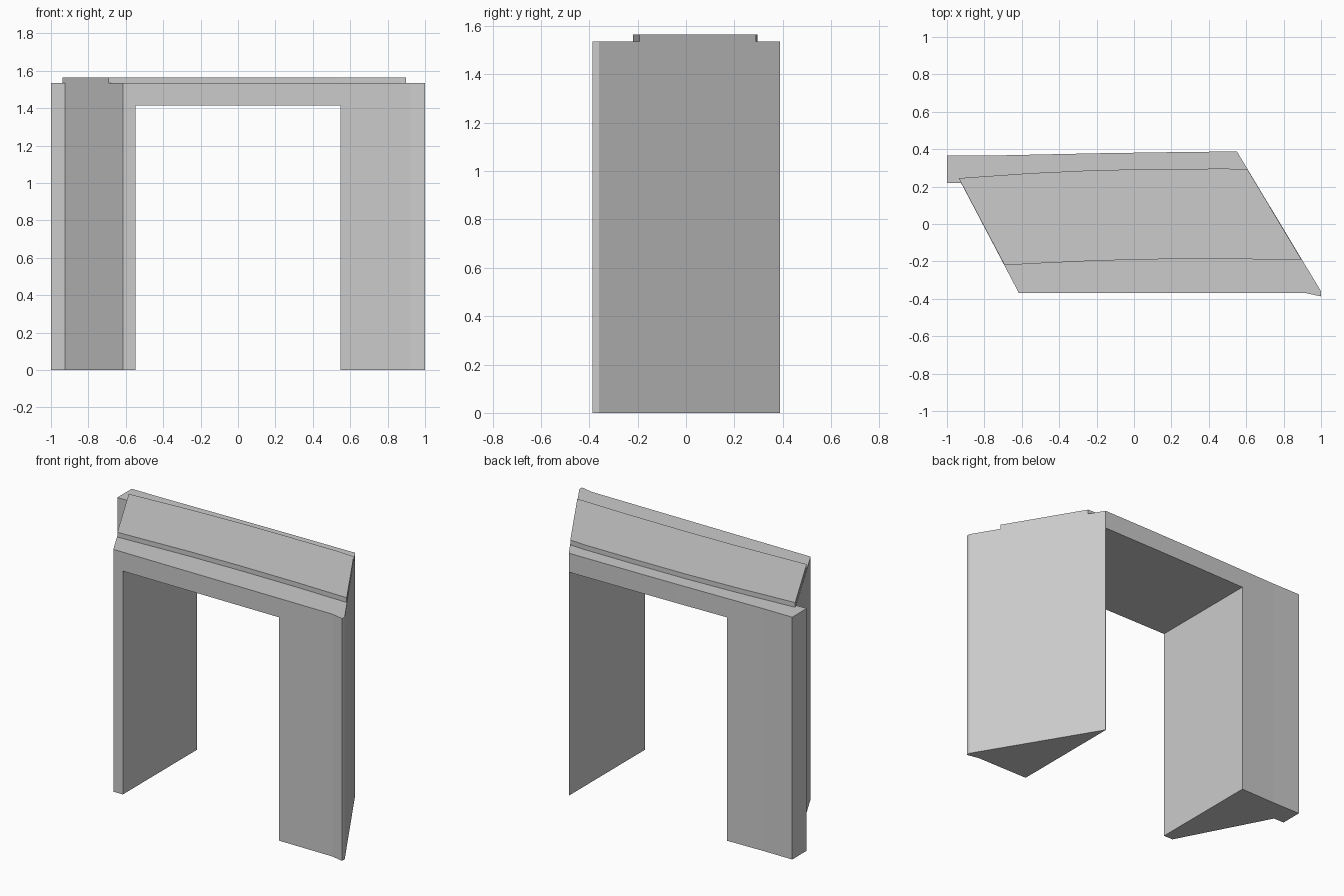
import bpy, bmesh

if "Cube" in bpy.data.objects:
    bpy.data.objects.remove(bpy.data.objects["Cube"])

SPRING, TOP, CAP = 1.415, 1.535, 1.565   # opening top, lintel top, slab top
HALF_GAP = 0.548                          # half width of the opening


def prism(name, outline, z0, z1):
    """Extrude a counter-clockwise plan outline from z0 to z1."""
    bm = bmesh.new()
    face = bm.faces.new([bm.verts.new((x, y, z0)) for x, y in outline])
    ext = bmesh.ops.extrude_face_region(bm, geom=[face], use_keep_orig=True)
    verts = [g for g in ext["geom"] if isinstance(g, bmesh.types.BMVert)]
    bmesh.ops.translate(bm, verts=verts, vec=(0, 0, z1 - z0))
    bmesh.ops.recalc_face_normals(bm, faces=bm.faces[:])
    mesh = bpy.data.meshes.new(name)
    bm.to_mesh(mesh)
    bm.free()
    obj = bpy.data.objects.new(name, mesh)
    bpy.context.collection.objects.link(obj)
    return obj


# Skewed gateway: both legs and the lintel share one plan outline
gateway = prism("gateway", [
    (-1, 0.22), (-0.925, 0.22), (-0.615, -0.37), (0.92, -0.37), (1, -0.387),
    (1, -0.36), (0.55, 0.388), (0.2, 0.384), (-0.2, 0.378), (-0.8, 0.365),
    (-1, 0.365)], 0, TOP)

# Rectangular passage through the gateway
passage = prism("passage_cutter", [
    (-HALF_GAP, -1), (HALF_GAP, -1), (HALF_GAP, 1), (-HALF_GAP, 1)],
    -0.2, SPRING)
passage.hide_render = True
passage.hide_set(True)
cut = gateway.modifiers.new("passage", "BOOLEAN")
cut.operation = "DIFFERENCE"
cut.solver = "EXACT"
cut.object = passage

# Raised roadway slab with gently curved long edges
prism("top_slab", [
    (-0.692, -0.22), (-0.5, -0.21), (-0.2, -0.196), (0.15, -0.188),
    (0.55, -0.187), (0.897, -0.193), (0.608, 0.29), (0.5, 0.296),
    (0.15, 0.294), (-0.2, 0.288), (-0.55, 0.272), (-0.937, 0.245)], TOP, CAP)
